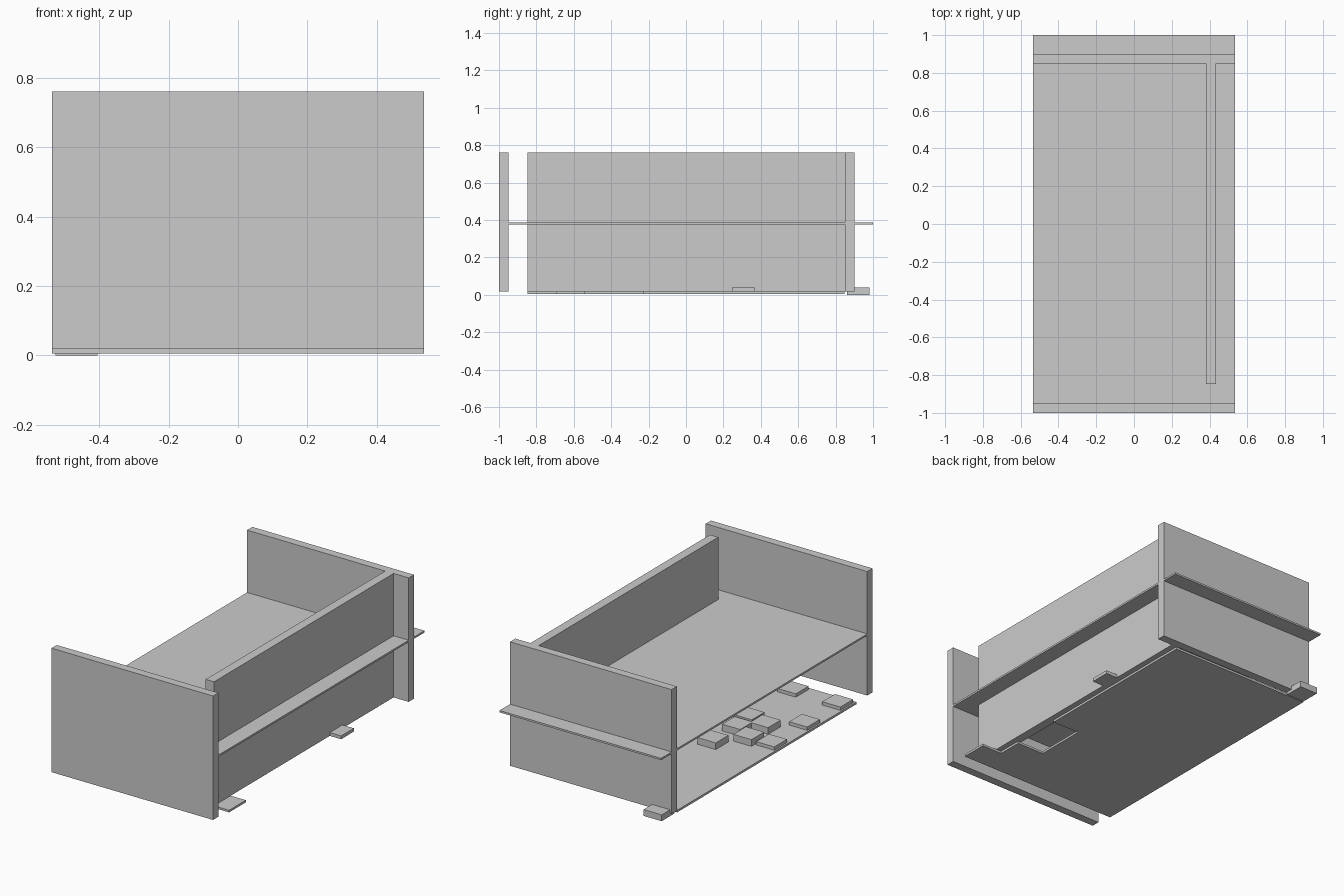
import bpy
import bmesh

if "Cube" in bpy.data.objects:
    bpy.data.objects.remove(bpy.data.objects["Cube"], do_unlink=True)

grey = bpy.data.materials.new("light_grey")
grey.use_nodes = True
grey.diffuse_color = (0.6, 0.6, 0.6, 1)
grey.node_tree.nodes["Principled BSDF"].inputs["Base Color"].default_value = (0.6, 0.6, 0.6, 1)


def slab(name, outline, z0, z1):
    """Extrude a flat outline from z0 up to z1."""
    bm = bmesh.new()
    face = bm.faces.new([bm.verts.new((x, y, z0)) for x, y in outline])
    top = bmesh.ops.extrude_face_region(bm, geom=[face])["geom"]
    for v in top:
        if isinstance(v, bmesh.types.BMVert):
            v.co.z = z1
    bmesh.ops.recalc_face_normals(bm, faces=bm.faces)
    mesh = bpy.data.meshes.new(name)
    bm.to_mesh(mesh)
    bm.free()
    mesh.materials.append(grey)
    obj = bpy.data.objects.new(name, mesh)
    bpy.context.collection.objects.link(obj)
    return obj


def box(name, x0, x1, y0, y1, z0, z1):
    return slab(name, [(x0, y0), (x1, y0), (x1, y1), (x0, y1)], z0, z1)


W = 0.535      # half width
FLOOR = 0.018  # top of the floor
TOP = 0.76

# Upright panels
box("front_panel", -W, W, -1, -0.95, FLOOR, TOP)
box("back_panel", -W, W, 0.85, 0.9, FLOOR, TOP)
box("side_wall", 0.38, 0.435, -0.848, 0.85, FLOOR, TOP)

# Middle shelf running through the back panel
box("shelf", -W, W, -0.95, 1, 0.376, 0.387)

# Floor with a front tab and a notch beside the wall
slab("floor", [(-W, -0.848), (W, -0.848), (W, -0.69), (0.4, -0.69),
               (0.4, -0.54), (0.22, -0.54), (0.22, -0.23), (0.4, -0.23),
               (0.4, 0.848), (-W, 0.848)], 0.005, FLOOR)

# Square blocks: centre x, centre y
HALF = 0.06
thin = [(-0.17, -0.77), (-0.465, -0.77), (-0.465, -0.457), (-0.465, -0.145), (0.45, 0.307)]
thick = [(-0.32, -0.293), (-0.335, -0.115), (-0.2, 0.03), (-0.19, -0.325), (-0.21, -0.187)]
for label, places, height in (("thin_block", thin, 0.02), ("thick_block", thick, 0.04)):
    for i, (x, y) in enumerate(places):
        box(f"{label}_{i + 1}", x - HALF, x + HALF, y - HALF, y + HALF, FLOOR, FLOOR + height)
box("back_block", -0.525, -0.405, 0.86, 0.98, 0, 0.038)
